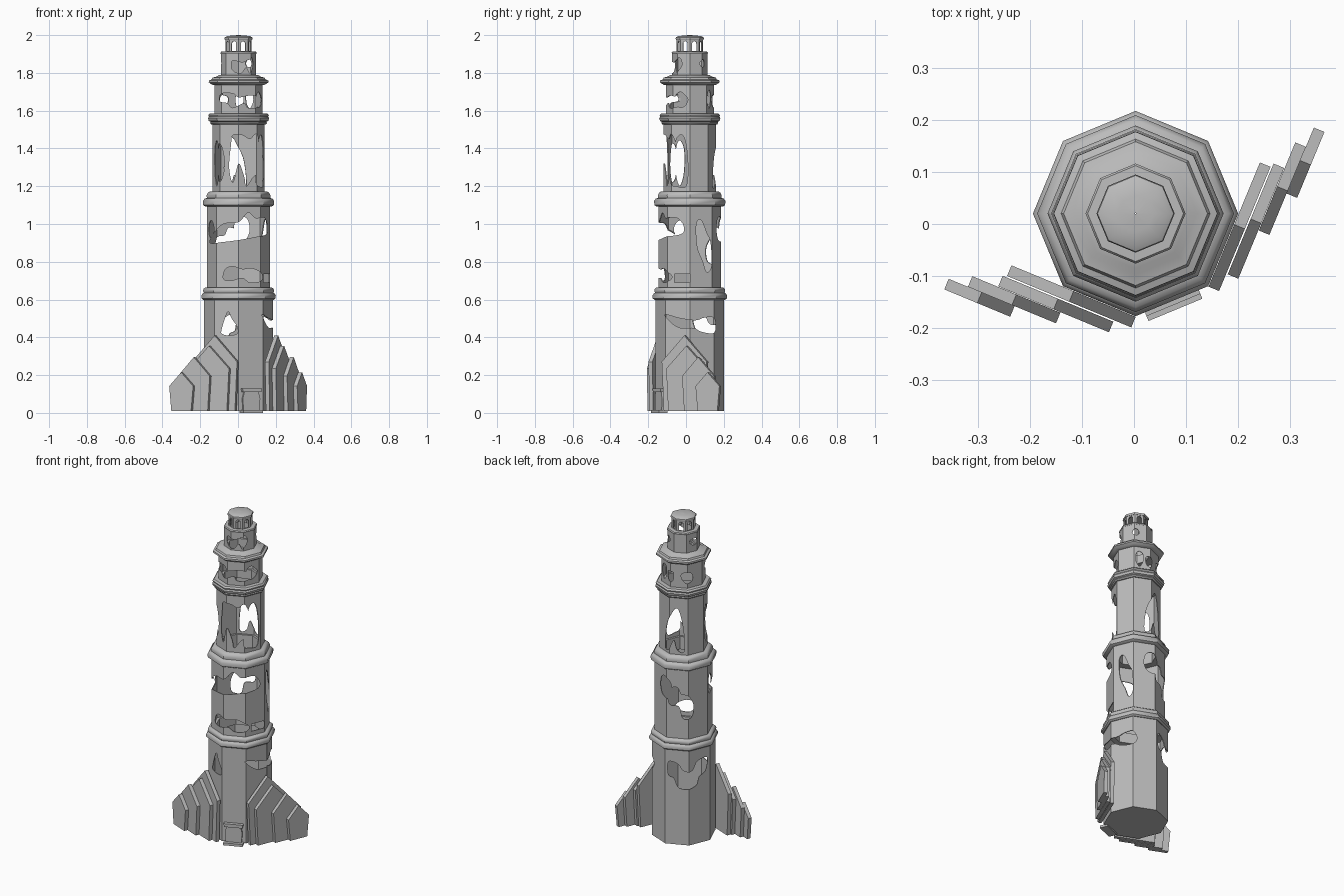
import bpy, bmesh, math, random
from mathutils import Vector, Matrix

random.seed(4)
CX, CY = 0.003, 0.02          # tower axis
stone = bpy.data.materials.new("grey_stone")
stone.diffuse_color = (0.5, 0.5, 0.5, 1)


def finish(name, bm, smooth=False):
    bmesh.ops.recalc_face_normals(bm, faces=bm.faces)
    me = bpy.data.meshes.new(name)
    bm.to_mesh(me)
    bm.free()
    me.materials.append(stone)
    ob = bpy.data.objects.new(name, me)
    bpy.context.collection.objects.link(ob)
    if smooth:
        bpy.context.view_layer.objects.active = ob
        bpy.ops.object.select_all(action='DESELECT')
        ob.select_set(True)
        bpy.ops.object.shade_smooth_by_angle(angle=math.radians(40))
    return ob


def lathe(name, prof, smooth=False):
    """Octagonal lathe of a closed (radius, z) profile, corners on the axes."""
    bm = bmesh.new()
    rings = [[bm.verts.new((CX + r * math.cos(k * math.pi / 4),
                            CY + r * math.sin(k * math.pi / 4), z)) for k in range(8)]
             for r, z in prof]
    for i in range(len(rings)):
        a, b = rings[i], rings[(i + 1) % len(rings)]
        for k in range(8):
            m = (k + 1) % 8
            bm.faces.new((a[k], a[m], b[m], b[k]))
    return finish(name, bm, smooth)


def frame(deg):
    """Local axes: x = tangent, y = outward, z = up, at the given facing angle."""
    a = math.radians(deg)
    t, n = Vector((-math.sin(a), math.cos(a), 0)), Vector((math.cos(a), math.sin(a), 0))
    return lambda u, d, z: Vector((CX, CY, 0)) + t * u + n * d + Vector((0, 0, z))


def prism(name, deg, pts, d0, d1):
    """Outline of (u, z) points seen from a facing angle, extruded from d0 to d1."""
    bm, at = bmesh.new(), frame(deg)
    a = [bm.verts.new(at(u, d0, z)) for u, z in pts]
    b = [bm.verts.new(at(u, d1, z)) for u, z in pts]
    bm.faces.new(a)
    bm.faces.new(b[::-1])
    for i in range(len(pts)):
        j = (i + 1) % len(pts)
        bm.faces.new((a[i], b[i], b[j], a[j]))
    return finish(name, bm)


def rounded(p, n=5):
    """Closed smooth curve through the points."""
    out = []
    for i in range(len(p)):
        a, b, c, d = (Vector(p[(i + k) % len(p)]) for k in (-1, 0, 1, 2))
        for s in range(n):
            t = s / n
            v = 0.5 * (2 * b + (c - a) * t + (2 * a - 5 * b + 4 * c - d) * t * t
                       + (3 * b - a - 3 * c + d) * t ** 3)
            out.append((v.x, v.y))
    return out


def blob(u, z, w, h):
    """Irregular oval opening."""
    return [(u + w / 2 * math.cos(k * math.pi / 4) * random.uniform(0.8, 1.1),
             z + h / 2 * math.sin(k * math.pi / 4) * random.uniform(0.8, 1.1)) for k in range(8)]


def cut(ob, deg, pts):
    c = prism("cutter", deg, pts, 0.0, 0.4)
    c.hide_render = True
    m = ob.modifiers.new("hole", 'BOOLEAN')
    m.operation, m.solver, m.object = 'DIFFERENCE', 'EXACT', c
    bpy.context.view_layer.objects.active = ob
    bpy.ops.object.modifier_apply(modifier=m.name)
    bpy.data.objects.remove(c)


def tier(name, r, z0, z1, holes):
    """Thin octagonal wall with broken openings."""
    ob = lathe(name, [(r, z0), (r, z1), (r - 0.005, z1), (r - 0.005, z0)])
    for deg, pts in holes:
        cut(ob, deg, rounded(pts))
    return ob


# tower walls, bottom to top
tier("wall_1", 0.182, 0.01, 0.62, [
    (-90, [(-.09, .44), (-.069, .51), (-.053, .535), (-.037, .5), (-.01, .46), (-.007, .42),
           (-.056, .41), (-.088, .42)]),
    (0, [(-.13, .52), (-.05, .5), (.03, .49), (.08, .505), (.13, .5), (.13, .425), (.06, .43),
         (.02, .45), (-.05, .45), (-.1, .48)]),
    (135, [(-.11, .52), (-.11, .44), (-.08, .42), (-.05, .36), (.04, .37), (.06, .42),
           (.1, .45), (.11, .53), (.05, .52), (.02, .47), (-.03, .47), (-.06, .51)])])
tier("wall_2", 0.166, 0.62, 1.12, [
    (-90, [(-.15, .9), (-.13, .95), (-.08, 1.0), (0, 1.01), (.05, 1.06), (.09, 1.03),
           (.14, 1.03), (.15, .95), (.08, .93), (0, .915), (-.08, .905)]),
    (-90, [(-.08, .71), (-.07, .76), (-.03, .775), (.02, .76), (.07, .765), (.12, .74),
           (.12, .7), (.06, .69), (.02, .715), (-.04, .7)]),
    (0, [(.035, 1.0), (.06, 1.02), (.09, .95), (.11, .9), (.115, .78), (.09, .745),
         (.07, .8), (.04, .88)]),
    (135, [(-.11, .93), (-.1, .97), (-.06, .98), (-.04, .94), (.0, .93), (.03, .87),
           (.02, .8), (-.03, .79), (-.05, .86), (-.1, .87)]),
    (85, blob(0, .97, .09, .15)),
    (200, blob(0, .97, .07, .1))])
wall2 = bpy.data.objects["wall_2"]
cut(wall2, 0, [(-.08, .69), (0, .69), (0, .735), (-.08, .735)])
tier("wall_3", 0.138, 1.12, 1.56, [
    (-90, [(-.04, 1.42), (-.03, 1.47), (.02, 1.47), (.06, 1.45), (.1, 1.47), (.11, 1.3),
           (.07, 1.24), (.04, 1.2), (.03, 1.25), (0, 1.32), (-.03, 1.22), (-.05, 1.3)]),
    (0, [(-.1, 1.22), (-.09, 1.35), (-.07, 1.45), (-.04, 1.47), (-.02, 1.42), (-.01, 1.3),
         (-.02, 1.2), (-.07, 1.2)]),
    (-130, blob(-.015, 1.32, .05, .22)),
    (205, blob(0, 1.33, .06, .25)),
    (100, [(-.06, 1.2), (-.05, 1.33), (-.02, 1.41), (.02, 1.46), (.05, 1.36), (.06, 1.2),
           (.02, 1.2), (0, 1.26), (-.03, 1.2)])])
tier("wall_4", 0.127, 1.56, 1.755, [
    (-90, [(-.1, 1.65), (-.09, 1.69), (-.03, 1.69), (0, 1.67), (.06, 1.68), (.1, 1.67),
           (.1, 1.62), (.05, 1.615), (.03, 1.64), (-.03, 1.615), (-.06, 1.64)]),
    (-25, blob(0, 1.66, .08, .08)),
    (55, blob(.01, 1.66, .05, .09)),
    (88, blob(0, 1.65, .05, .08)),
    (135, blob(0, 1.65, .075, .07))])
tier("wall_5", 0.093, 1.755, 1.91, [
    (-90, [(-.038, 1.83), (-.03, 1.865), (.02, 1.855), (.06, 1.87), (.075, 1.84), (.06, 1.8),
           (.04, 1.83), (.015, 1.8), (-.02, 1.805)]),
    (-40, blob(0, 1.855, .04, .05)),
    (50, blob(0, 1.85, .04, .04)),
    (165, blob(0, 1.85, .05, .045))])

# lantern with an arched window on every side
lantern = lathe("lantern", [(.069, 1.9), (.069, 1.985), (.063, 1.985), (.063, 1.9)])
arch = [(-.013, 1.916), (.013, 1.916)] + [
    (.013 * math.cos(k * math.pi / 6), 1.955 + .013 * math.sin(k * math.pi / 6)) for k in range(7)]
for k in range(8):
    cut(lantern, 22.5 + 45 * k, arch)
lathe("lantern_cap", [(.001, 1.975), (.072, 1.975), (.075, 1.981), (.073, 1.988), (.062, 1.994),
                      (.035, 1.998), (.001, 2.0)], True)
lathe("lantern_sill", [(.06, 1.9), (.094, 1.9), (.096, 1.906), (.092, 1.912), (.06, 1.914)], True)

# moulded cornices between the tiers
lathe("cornice_1", [(.145, .6), (.186, .598), (.196, .606), (.197, .622), (.19, .633),
                    (.184, .636), (.188, .645), (.186, .656), (.176, .664), (.145, .665)], True)
lathe("cornice_2", [(.118, 1.095), (.176, 1.093), (.187, 1.1), (.189, 1.122), (.18, 1.134),
                    (.168, 1.138), (.169, 1.152), (.162, 1.166), (.15, 1.173), (.118, 1.174)], True)
lathe("cornice_3", [(.108, 1.53), (.146, 1.528), (.151, 1.535), (.148, 1.541), (.158, 1.546),
                    (.162, 1.56), (.157, 1.568), (.16, 1.576), (.152, 1.585), (.108, 1.587)], True)
lathe("cornice_4", [(.075, 1.738), (.134, 1.735), (.147, 1.742), (.158, 1.75), (.157, 1.76),
                    (.143, 1.765), (.138, 1.775), (.118, 1.78), (.105, 1.788), (.075, 1.79)], True)
lathe("ground_floor", [(.001, .01), (.18, .01), (.18, .016), (.001, .016)])

# stepped fan of pointed slabs on both sides of the door: offset, width, height, depth
SLABS = [(.053, .258, .41, .194), (.075, .23, .355, .219), (.152, .183, .295, .242), (.215, .137, .215, .264)]
for side, deg, s in (("left", -112.5, -1), ("right", -22.5, 1)):
    for i, (u, w, h, d) in enumerate(SLABS):
        pts = [(s * u - w / 2 + .012, .01), (s * u + w / 2 - .012, .01), (s * u + w / 2, h * .66),
               (s * u, h), (s * u - w / 2, h * .66)]
        prism(f"{side}_slab_{i + 1}", deg, pts, d - .011, d + .011)

# doorway
prism("door", -67.5, [(-.045, .008), (.045, .008), (.05, .075), (.04, .112), (-.04, .112), (-.05, .075)],
      .15, .18)
prism("door_lintel", -67.5, [(-.052, .11), (.052, .11), (.056, .13), (-.056, .13)], .15, .19)
prism("door_step", -67.5, [(-.056, 0), (.056, 0), (.056, .015), (-.056, .015)], .15, .2)
